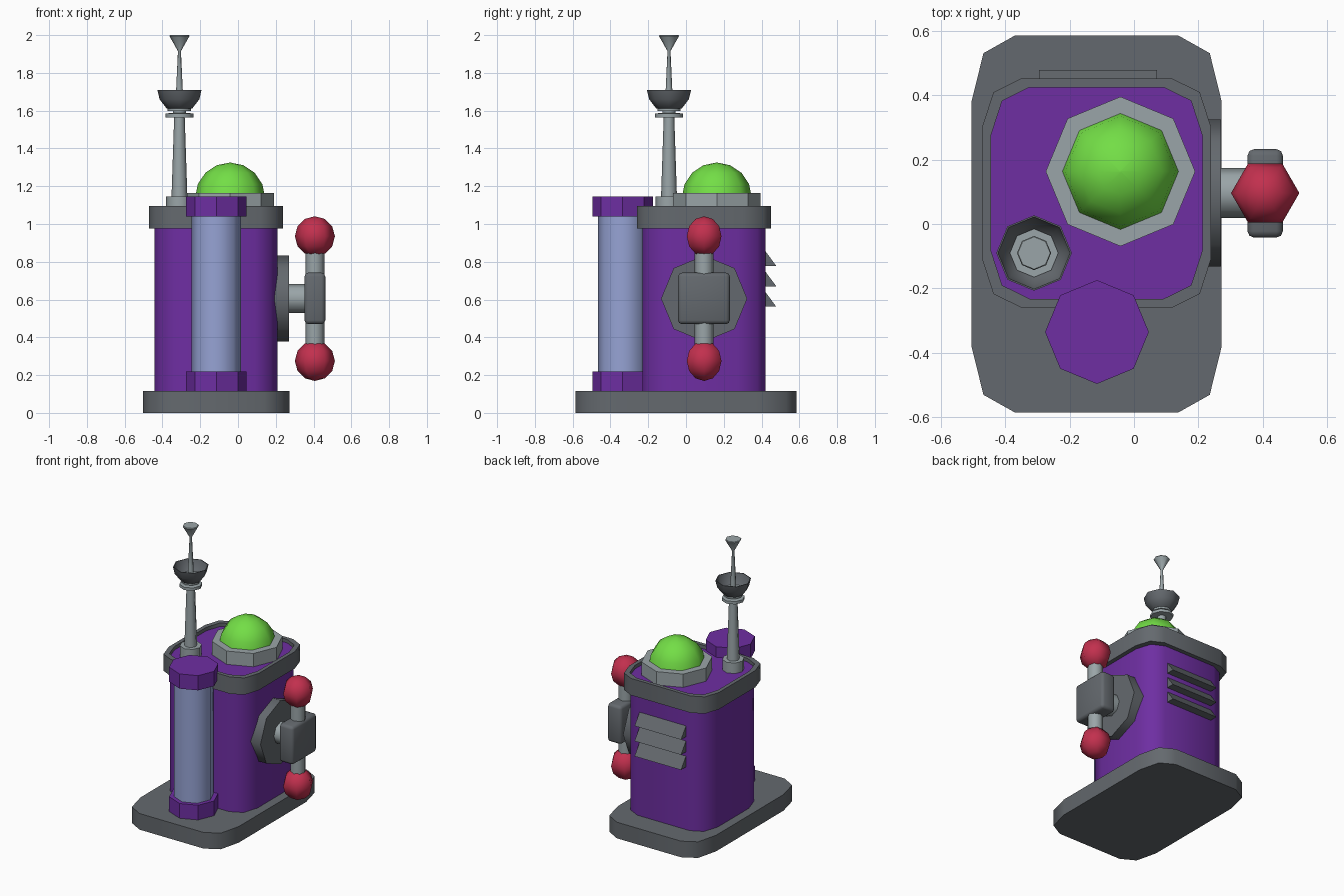
import bpy, bmesh, math
from mathutils import Matrix, Vector

if "Cube" in bpy.data.objects:
    bpy.data.objects.remove(bpy.data.objects["Cube"])


def material(name, r, g, b):
    def lin(c):
        c /= 255
        return c / 12.92 if c <= 0.04045 else ((c + 0.055) / 1.055) ** 2.4
    m = bpy.data.materials.new(name)
    m.diffuse_color = (lin(r), lin(g), lin(b), 1)
    m.use_nodes = True
    m.node_tree.nodes["Principled BSDF"].inputs["Base Color"].default_value = m.diffuse_color
    return m


PURPLE = material("purple", 110, 46, 162)
GREY = material("dark grey", 100, 105, 110)
SILVER = material("silver", 154, 165, 168)
GLASS = material("lavender glass", 150, 163, 212)
GREEN = material("green", 115, 222, 70)
RED = material("red", 194, 48, 78)


def finish(name, bm, mat, angle=50):
    bmesh.ops.recalc_face_normals(bm, faces=bm.faces)
    me = bpy.data.meshes.new(name)
    bm.to_mesh(me)
    bm.free()
    me.materials.append(mat)
    ob = bpy.data.objects.new(name, me)
    bpy.context.collection.objects.link(ob)
    if angle:
        bpy.ops.object.select_all(action='DESELECT')
        ob.select_set(True)
        bpy.context.view_layer.objects.active = ob
        bpy.ops.object.shade_smooth_by_angle(angle=math.radians(angle))
    return ob


def loft(name, loops, mat, angle=50, matrix=None):
    """Skin a stack of equal-length point loops and cap both ends."""
    bm = bmesh.new()
    rings = [[bm.verts.new(p) for p in lp] for lp in loops]
    n = len(rings[0])
    for a, b in zip(rings, rings[1:]):
        for i in range(n):
            j = (i + 1) % n
            bm.faces.new((a[i], a[j], b[j], b[i]))
    bm.faces.new(rings[0][::-1])
    bm.faces.new(rings[-1])
    if matrix:
        bm.transform(matrix)
    return finish(name, bm, mat, angle)


def lathe(name, x, y, profile, mat, angle=50, n=8, matrix=None):
    loops = [[(x + r * math.cos(2 * math.pi * i / n), y + r * math.sin(2 * math.pi * i / n), z)
              for i in range(n)] for r, z in profile]
    return loft(name, loops, mat, angle, matrix)


def plan(cx, cy, hw, hd, corner, z):
    """Rectangle outline whose corners are cut by three points."""
    (a, b), (c, d), (e, f) = corner
    q = [(hw - a, hd - b), (hw - c, hd - d), (hw - e, hd - f)]
    pts = (q + [(-x, y) for x, y in q[::-1]] + [(-x, -y) for x, y in q]
           + [(x, -y) for x, y in q[::-1]])
    return [(cx + x, cy + y, z) for x, y in pts]


def box(name, lo, hi, mat, bevel=0):
    bm = bmesh.new()
    bmesh.ops.create_cube(bm, size=1)
    lo, hi = Vector(lo), Vector(hi)
    for v in bm.verts:
        v.co = (lo + hi) / 2 + Vector([a * b for a, b in zip(v.co, hi - lo)])
    if bevel:
        bmesh.ops.bevel(bm, geom=bm.edges[:], offset=bevel, segments=2, profile=0.5,
                        affect='EDGES')
    return finish(name, bm, mat, 50)


# Base, body and raised rim with its recessed lid
BASE_CORNER = [(0, .205), (.037, .055), (.135, 0)]
CORNER = [(0, .15), (.035, .042), (.12, 0)]
CX, CY = -.116, .096
loft("base", [plan(CX, 0, .388, .585, BASE_CORNER, z) for z in (0, .115)], GREY)
loft("body", [plan(CX, CY, .325, .325, CORNER, z) for z in (.115, .985)], PURPLE)
loft("top_rim", [plan(CX, CY, h, h, CORNER, z) for h, z in
                 ((.325, .975), (.355, .975), (.355, 1.095), (.328, 1.095), (.328, 1.065))], GREY)
loft("top_lid", [plan(CX, CY, .328, .328, CORNER, z) for z in (1.05, 1.07)], PURPLE)

# Dome on its collar
lathe("dome_collar", -.042, .163, [(.232, 1.06), (.232, 1.165)], SILVER, 30)
R = .185
lathe("dome", -.042, .163,
      [(R * math.cos(math.radians(t)), 1.14 + R * math.sin(math.radians(t)))
       for t in (0, 22.5, 45, 67.5, 89)], GREEN, 60)

# Antenna: mast, dish and tip
AX, AY = -.31, -.09
lathe("antenna_mast", AX, AY,
      [(.072, 1.06), (.072, 1.145), (.042, 1.145), (.028, 1.565), (.075, 1.565), (.075, 1.585),
       (.035, 1.588), (.035, 1.597), (.062, 1.597), (.062, 1.613), (.03, 1.62)], SILVER)
lathe("antenna_dish", AX, AY,
      [(.05, 1.608), (.068, 1.612), (.105, 1.66), (.117, 1.71), (.112, 1.71), (.1, 1.665),
       (.075, 1.635)], GREY)
lathe("dish_floor", AX, AY, [(.074, 1.633), (.074, 1.639)], SILVER)
lathe("antenna_tip", AX, AY,
      [(.02, 1.635), (.018, 1.7), (.008, 1.915), (.053, 1.995), (.05, 2.0)], SILVER)

# Front glass tube with a cap at each end
TX, TY = -.115, -.335
lathe("front_tube", TX, TY, [(.131, .2), (.131, 1.06)], GLASS)
for name, z in (("lower_tube_cap", .115), ("upper_tube_cap", 1.04)):
    lathe(name, TX, TY, [(.161, z), (.161, z + .105)], PURPLE, 30)

# Side handle: plate and shaft along x, then block, bar and knobs
to_x = Matrix.Translation((0, .096, .605)) @ Matrix.Rotation(math.pi / 2, 4, 'Y')
lathe("side_plate", 0, 0, [(.228, .19), (.228, .27)], GREY, 50, 8, to_x)
lathe("side_shaft", 0, 0, [(.077, .26), (.077, .37)], SILVER, 50, 8, to_x)
box("handle_block", (.352, -.042, .47), (.462, .232, .742), GREY, .02)
HX, HY = .407, .096
lathe("handle_bar", HX, HY, [(.05, .27), (.05, .935)], SILVER)
for name, z in (("lower_knob", .275), ("upper_knob", .935)):
    bm = bmesh.new()
    bmesh.ops.create_uvsphere(bm, u_segments=6, v_segments=6, radius=.106)
    bm.transform(Matrix.Translation((HX, HY, z)) @ Matrix.Rotation(math.pi / 2, 4, 'Z'))
    finish(name, bm, RED, 75)

# Back vent louvres
for i in range(3):
    z = .778 - .108 * i
    loft(f"vent_{i + 1}", [[(x, .40, z), (x, .478, z), (x, .419, z + .08), (x, .40, z + .08)]
                           for x in (-.295, .072)], GREY, 0)
